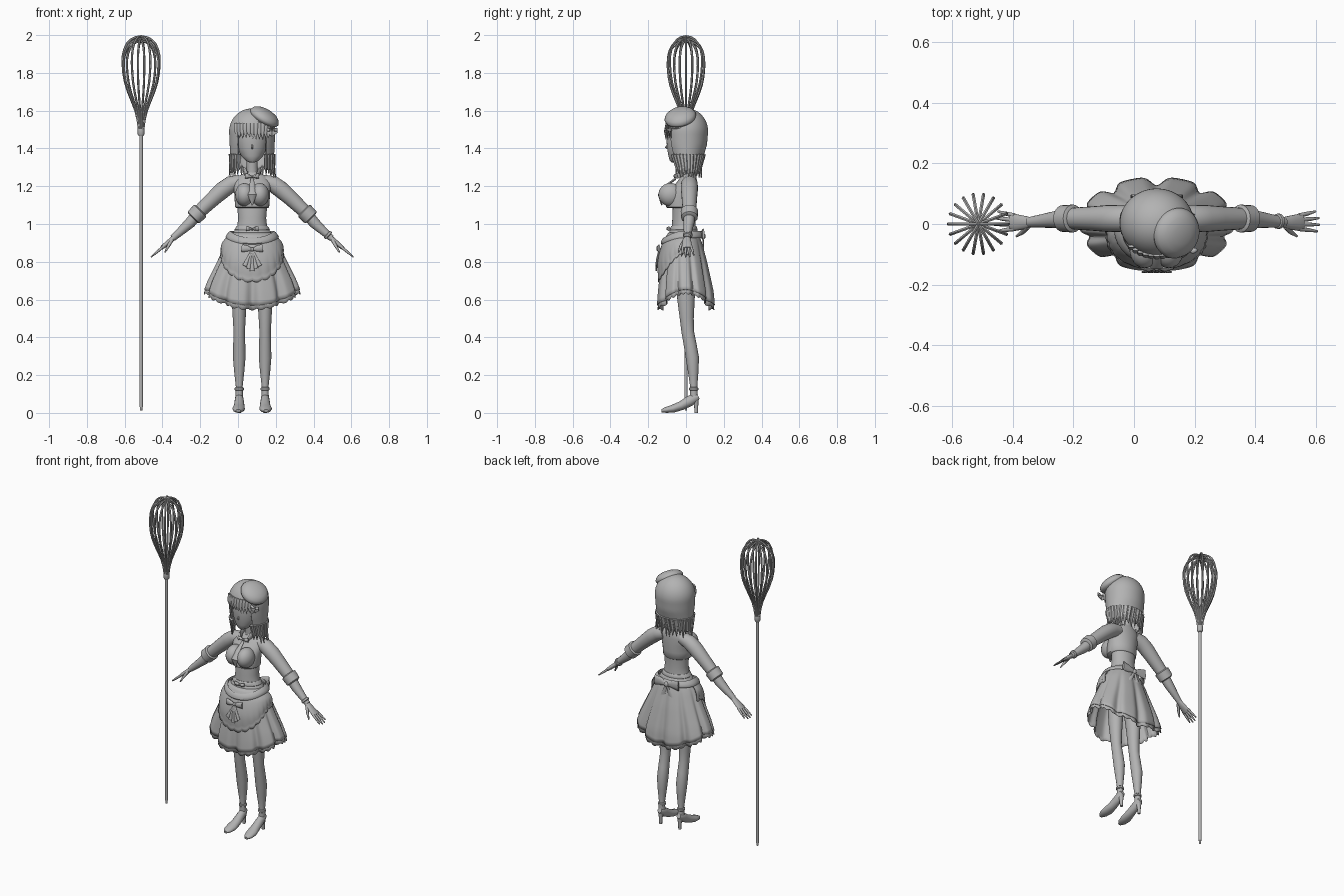
import bpy, bmesh, math, random
from mathutils import Vector, Matrix

random.seed(4)
CX = 0.075                      # figure centre line
TAU = 2 * math.pi
grey = bpy.data.materials.new("light_grey")
grey.diffuse_color = (0.45, 0.45, 0.45, 1)


def finish(name, bm, thick=0):
    bmesh.ops.recalc_face_normals(bm, faces=bm.faces)
    me = bpy.data.meshes.new(name)
    bm.to_mesh(me)
    bm.free()
    me.materials.append(grey)
    ob = bpy.data.objects.new(name, me)
    bpy.context.collection.objects.link(ob)
    if thick:
        ob.modifiers.new("thickness", 'SOLIDIFY').thickness = thick
    return ob


def surface(name, f, nu, nv, wrap=True, thick=0, caps=False):
    """Grid surface from f(u, v), both in 0..1."""
    bm = bmesh.new()
    cols = nu if wrap else nu + 1
    rows = [[bm.verts.new(f(i / nu, j / nv)) for i in range(cols)] for j in range(nv + 1)]
    for j in range(nv):
        for i in range(nu):
            k = (i + 1) % cols
            bm.faces.new((rows[j][i], rows[j][k], rows[j + 1][k], rows[j + 1][i]))
    if caps:
        bm.faces.new(rows[0])
        bm.faces.new(rows[-1])
    else:
        bmesh.ops.remove_doubles(bm, verts=bm.verts, dist=1e-5)
    return finish(name, bm, thick)


def tube(name, pts, radii, n=12, ref=(0, 1, 0)):
    """Swept ellipse; each radius is a number or (across, along ref)."""
    pts = [Vector(p) for p in pts]
    rings = []
    for i, p in enumerate(pts):
        t = (pts[min(i + 1, len(pts) - 1)] - pts[max(i - 1, 0)]).normalized()
        a = t.cross(Vector(ref)).normalized()
        r = radii[i] if isinstance(radii[i], tuple) else (radii[i], radii[i])
        rings.append((p, a * r[0], a.cross(t) * r[1]))

    def f(u, v):
        p, a, b = rings[round(v * (len(pts) - 1))]
        return p + a * math.cos(u * TAU) + b * math.sin(u * TAU)
    return surface(name, f, n, len(pts) - 1, caps=True)


def prof(table, z):
    """Interpolate rows (z, a, b, ...) sorted by rising z."""
    z = min(max(z, table[0][0]), table[-1][0])
    for lo, hi in zip(table, table[1:]):
        if z <= hi[0]:
            k = (z - lo[0]) / (hi[0] - lo[0])
            return [a + (b - a) * k for a, b in zip(lo[1:], hi[1:])]


def ball(name, loc, size, n=24):
    def f(u, v):
        s = math.sin(math.pi * v)
        return Vector((loc[0] + size[0] * s * math.cos(u * TAU), loc[1] + size[1] * s * math.sin(u * TAU),
                       loc[2] + size[2] * math.cos(math.pi * v)))
    return surface(name, f, n, n // 2)


def stack(name, table, n=32):
    """Horizontal ellipses: (z, centre_y, rx, ry)."""
    def f(u, v):
        z = table[round(v * (len(table) - 1))]
        return (CX + z[2] * math.cos(u * TAU), z[1] + z[3] * math.sin(u * TAU), z[0])
    return surface(name, f, n, len(table) - 1, caps=True)


def bow(name, loc, w, drop=0):
    x, y, z = loc
    for s in (-1, 1):
        tube(name + "_loop", [(x, y, z), (x + s * w * .5, y - .004, z + w * .1), (x + s * w, y, z + w * .12)],
             [(w * .1, .004), (w * .3, .011), (w * .38, .006)], 10)
        if drop:
            tube(name + "_tail", [(x, y, z), (x + s * w * .35, y - .002, z - drop * .5), (x + s * w * .6, y, z - drop)],
                 [(.006, .004), (.015, .005), (.02, .003)], 8)
    ball(name + "_knot", loc, (w * .17, .012, w * .2), 12)


# Whisk: pole, collar and wire loops
WX = -0.513
tube("whisk_pole", [(WX, 0, z) for z in (.012, .03, .031, 1.47)], [.006, .007, .0095, .0095], 14)
tube("whisk_collar", [(WX, 0, z) for z in (1.465, 1.475, 1.5, 1.52)], [.012, .018, .018, .015], 14)
half = [(1.49, .01), (1.55, .018), (1.6, .03), (1.65, .049), (1.7, .069), (1.75, .085), (1.8, .094),
        (1.85, .098), (1.89, .097), (1.925, .089), (1.955, .075), (1.976, .055), (1.988, .032), (1.994, 0)]
for i in range(9):
    a = math.pi * i / 9
    k = 1 - .025 * (i % 3)
    path = [(r, z) for z, r in half] + [(-r, z) for z, r in half[-2::-1]]
    tube("whisk_wire", [(WX + r * math.cos(a), r * math.sin(a), 1.49 + (z - 1.49) * k) for r, z in path],
         [.006] * len(path), 6, (-math.sin(a), math.cos(a), 0))

# Body and cropped jacket
stack("torso", [(.86, -.005, .11, .075), (.93, -.01, .1, .068), (.98, -.012, .08, .064), (1.03, -.012, .074, .06),
                (1.09, -.01, .079, .06), (1.18, 0, .085, .056), (1.25, .015, .07, .038), (1.275, .018, .035, .03)])
stack("jacket", [(1.085, -.024, .084, .074), (1.09, -.025, .09, .08), (1.13, -.026, .093, .084),
                 (1.18, -.014, .096, .073), (1.22, .004, .1, .054), (1.25, .014, .08, .042), (1.268, .017, .045, .034)])
for s in (-1, 1):
    ball("bust", (CX + s * .04, -.082, 1.155), (.05, .064, .062))
tube("neck", [(CX, .02, 1.24), (CX, .015, 1.3), (CX, .008, 1.39)], [.034, .029, .03], 16)

# Collar, necktie and neck bow
for s in (-1, 1):
    tube("collar", [(CX + s * .042, .02, 1.285), (CX + s * .036, -.02, 1.275), (CX + s * .02, -.05, 1.245)],
         [(.008, .016), (.008, .02), (.004, .008)], 8, (0, 0, 1))
bow("neck_bow", (CX, -.052, 1.25), .036)
tube("necktie", [(CX, -.055, 1.24), (CX, -.11, 1.2), (CX, -.143, 1.155), (CX, -.128, 1.1)],
     [(.008, .006), (.016, .006), (.023, .006), (.004, .004)], 8)

# Head
stack("head", [(1.325, -.062, .012, .014), (1.335, -.052, .034, .034), (1.36, -.035, .058, .058), (1.4, -.02, .078, .08),
               (1.45, -.01, .088, .094), (1.5, -.005, .09, .095), (1.55, 0, .078, .08), (1.59, 0, .03, .03)])
tube("nose", [(CX, -.094, 1.43), (CX, -.107, 1.405), (CX, -.092, 1.395)], [.002, .005, .003], 6, (1, 0, 0))

# Hair: cap with an opening for the face, then fringe and loose strands
hair = [(1.24, .02, .1, .05), (1.3, .008, .112, .068), (1.36, .004, .116, .09), (1.42, .004, .119, .107),
        (1.49, .004, .122, .113)]


def hair_point(a, z):
    cy, rx, ry = prof(hair, z)
    return Vector((CX + rx * math.cos(a), cy + ry * math.sin(a), z))


def hair_cap(u, v):
    a = u * TAU
    if v <= .5:
        k = math.sin(v * math.pi)
        return Vector((CX + .122 * k * math.cos(a), .004 + .113 * k * math.sin(a), 1.49 + .122 * math.cos(v * math.pi)))
    front = abs(a - 1.5 * math.pi) < .68
    jag = abs((u * 18) % 1 - .5)
    low = 1.475 + .03 * jag if front else 1.285 + .05 * jag
    return hair_point(a, 1.49 + (low - 1.49) * (v * 2 - 1))


surface("hair_cap", hair_cap, 108, 24, thick=.008)
for i in range(11):
    a = 1.5 * math.pi + (i - 5) * .15
    p = hair_point(a, 1.49)
    drop = random.uniform(.03, .045)
    tube("fringe_strand", [p + Vector((0, .006, .045)), p + Vector((0, -.003, 0)), p + Vector((.004, .001, -drop))],
         [(.012, .005), (.011, .005), (.001, .001)], 6)
for i in range(26):
    a = -.9 + (math.pi + 1.8) * i / 25
    out = Vector((math.cos(a), math.sin(a) * .6, 0))
    p, q = hair_point(a, 1.37), hair_point(a, 1.3)
    tube("hair_strand", [p, q + out * .004, q + out * random.uniform(0, .022) - Vector((0, 0, random.uniform(.03, .06)))],
         [(.015, .009), (.012, .007), (.001, .001)], 6, out)

# Tilted beret with a band and side bow
tilt = Matrix.Translation((.14, -.03, 1.565)) @ Vector((.5, -.2, .85)).to_track_quat('Z', 'Y').to_matrix().to_4x4()
beret = [(0, .042), (.03, .04), (.058, .032), (.077, .018), (.085, .002), (.081, -.011), (.07, -.018), (.068, -.02),
         (.072, -.022), (.072, -.036), (.06, -.04)]


def beret_point(u, v):
    r, z = beret[round(v * 10)]
    return tilt @ Vector((r * math.cos(u * TAU), r * math.sin(u * TAU), z))


surface("beret", beret_point, 40, 10)
bow("beret_bow", (.18, -.085, 1.495), .028, .02)

# Skirt layers, apron and sash share one flared shape: (z, cy, rx, ry)
flare = [(.5, 0, .285, .158), (.64, -.001, .255, .147), (.7, -.004, .232, .137), (.8, -.008, .182, .118),
         (.9, -.011, .134, .093), (.95, -.012, .1, .074), (.98, -.012, .08, .066)]


def skirt_point(a, z, off=0, pleat=0):
    cy, rx, ry = prof(flare, z)
    k = off - pleat * max(0, (.93 - z) / .35) * (.5 - .5 * math.cos(10 * a)) ** 4
    return Vector((CX + (rx + k) * math.cos(a), cy + (ry + k) * math.sin(a), z))


def skirt_layer(name, off, raise_hem, scallop):
    def f(u, v):
        a = u * TAU
        hem = .635 - .085 * math.sin(a) ** 2 + raise_hem - scallop * abs(math.sin(17 * a))
        return skirt_point(a, .98 + (hem - .98) * v, off, .028)
    surface(name, f, 160, 16, thick=.003)


skirt_layer("skirt", .004, .018, 0)
skirt_layer("skirt_frill", -.001, .004, .012)


def apron(u, v):
    a = math.pi * (.93 + 1.14 * u)
    low = .70 + .15 * math.cos(a) ** 2 - .01 * abs(math.sin(14 * a))
    return skirt_point(a, .955 + (low - .955) * v, .008 + .018 * math.sin(math.pi * min(1, v * 1.1)) ** .8)


surface("apron", apron, 96, 14, wrap=False, thick=.004)


def sash(u, v):
    a = u * TAU
    z = .945 - .035 * max(0, -math.sin(a)) ** 2
    return skirt_point(a, z + .018 * math.cos(v * TAU), .024 + .007 * math.sin(v * TAU))


surface("sash", sash, 64, 8)
stack("waistband", [(.965, -.012, .092, .072), (.97, -.012, .094, .074), (.985, -.012, .085, .069), (.99, -.012, .08, .065)])
bow("waist_bow", (CX, -.09, .972), .032)
bow("back_bow", (CX, .092, .935), .085, .15)

# Gathered fan bow on the apron
bow("apron_bow", (CX, -.143, .865), .055)
for i in range(-2, 3):
    tube("apron_fan", [(CX, -.142, .865), (CX + i * .012, -.153, .81), (CX + i * .02, -.158, .752 + abs(i) * .013)],
         [(.004, .004), (.009, .006), (.013, .004)], 8)

# Limbs, mirrored about the centre line
for s in (-1, 1):
    def P(x, y, z):
        return (CX + s * x, y, z)

    tube("sleeve", [P(.06, .018, 1.225), P(.11, .018, 1.212), P(.155, .018, 1.18), P(.2, .018, 1.14), P(.285, .018, 1.06)],
         [.036, .044, .045, .041, .035], 20)
    tube("cuff", [P(.272, .018, 1.073), P(.276, .018, 1.069), P(.31, .018, 1.035), P(.314, .018, 1.031)],
         [.036, .046, .044, .034], 20)
    tube("forearm", [P(.28, .018, 1.065), P(.33, .015, 1.005), P(.38, .01, .96), P(.42, .006, .925)],
         [.031, .029, .022, .017], 16)
    tube("palm", [P(.41, .006, .932), P(.435, .005, .91), P(.465, .005, .885), P(.482, .006, .871)],
         [(.013, .015), (.013, .022), (.012, .028), (.009, .027)], 14)
    for i, reach in enumerate((.9, 1, .98, .82)):
        y = -.016 + .0145 * i
        tube("finger", [P(.468, y, .882), P(.468 + .036 * reach, y * 1.25, .882 - .03 * reach),
                        P(.468 + .068 * reach, y * 1.5, .882 - .057 * reach)], [.0075, .0068, .0035], 8)
    tube("thumb", [P(.425, -.008, .915), P(.444, -.028, .882), P(.462, -.04, .85)], [.01, .008, .004], 8)

    lx = .0685
    tube("leg", [P(lx - .012, -.002, .88), P(lx - .006, -.002, .72), P(lx, 0, .6), P(lx, .004, .5), P(lx, .009, .43),
                 P(lx, .022, .36), P(lx, .034, .29), P(lx, .038, .22), P(lx, .041, .14), P(lx, .042, .07)],
         [(.058, .06), (.049, .054), (.04, .046), (.034, .037), (.03, .033), (.032, .034), (.033, .035), (.027, .028),
          (.018, .019), (.02, .021)], 20)
    tube("shoe", [P(lx, .066, .088), P(lx, .052, .082), P(lx, .022, .064), P(lx, -.025, .038), P(lx + .003, -.07, .022),
                  P(lx + .005, -.108, .015), P(lx + .005, -.13, .011)],
         [(.014, .014), (.024, .021), (.028, .024), (.024, .028), (.021, .033), (.015, .027), (.008, .012)], 18, (1, 0, 0))
    tube("shoe_heel", [P(lx, .05, .08), P(lx, .054, .04), P(lx, .054, 0)], [.019, .011, .009], 12)
    tube("ankle_strap", [P(lx, .041, z) for z in (.118, .122, .132, .136)], [.019, .024, .024, .019], 16)

# Wrist band on one arm
tube("bracelet", [(CX + .394, .009, .948), (CX + .397, .009, .945), (CX + .405, .009, .938), (CX + .408, .009, .935)],
     [.019, .025, .025, .018], 16)

# Smooth shading with sharp edges kept
bpy.ops.object.select_all(action='SELECT')
bpy.context.view_layer.objects.active = bpy.context.selected_objects[0]
bpy.ops.object.shade_smooth_by_angle(angle=math.radians(45))
